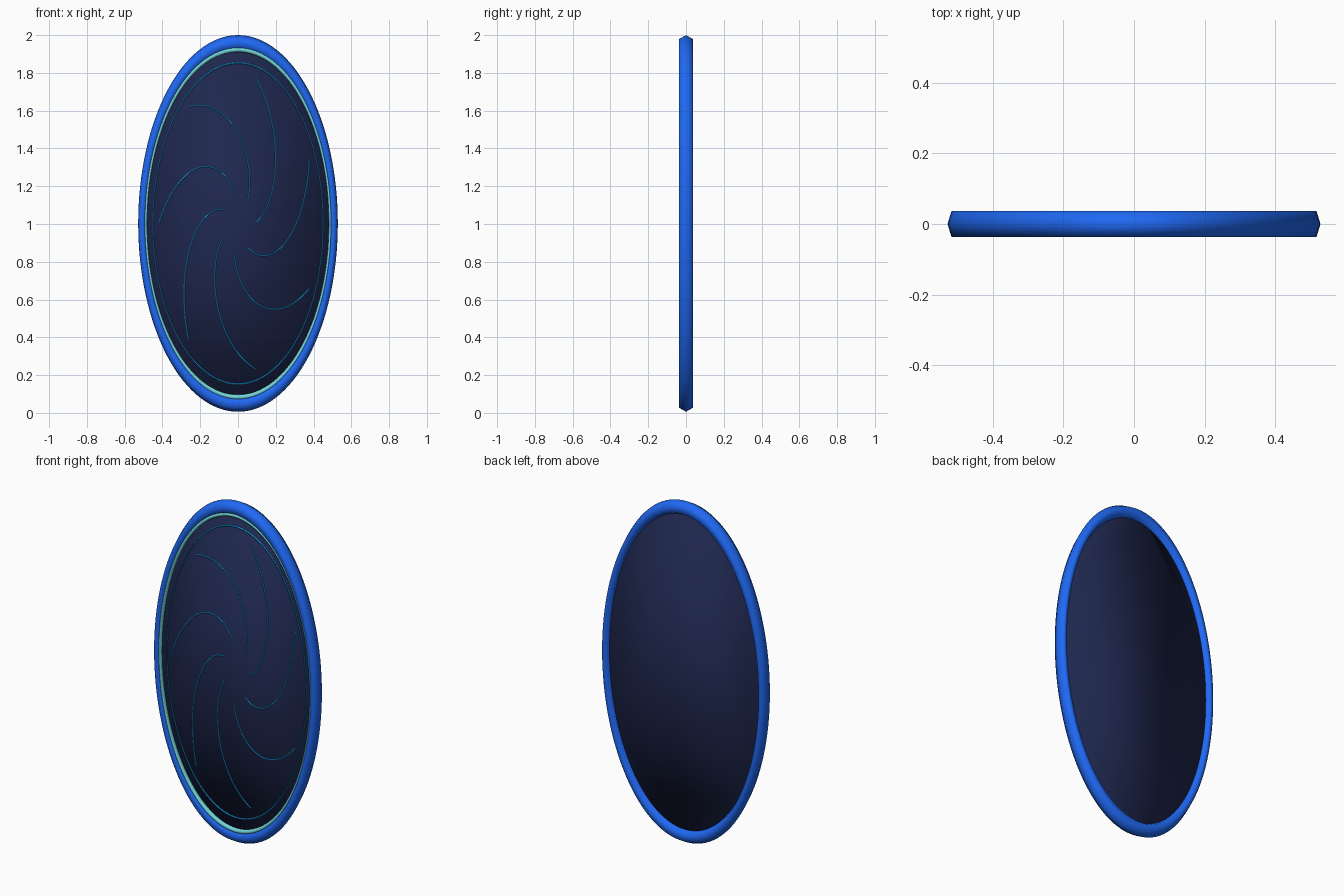
import bpy, math

if "Cube" in bpy.data.objects:
    bpy.data.objects.remove(bpy.data.objects["Cube"])

CZ = 1.003          # centre height of the oval
SQUASH = 0.53       # width / height of the oval
ARMS = 7


def material(name, rgb):
    m = bpy.data.materials.new(name)
    m.diffuse_color = (*rgb, 1)
    m.use_nodes = True
    m.node_tree.nodes["Principled BSDF"].inputs["Base Color"].default_value = m.diffuse_color
    return m


blue = material("frame_blue", (0.014, 0.14, 0.9))
navy = material("panel_navy", (0.013, 0.02, 0.075))
teal = material("trim_teal", (0.17, 0.68, 0.71))
cyan = material("line_cyan", (0.007, 0.32, 0.75))


def finish(name, mat):
    # Stand the round part upright, squash it to an oval, smooth it
    o = bpy.context.object
    o.name = name
    o.scale = (SQUASH, 1, 1)
    bpy.ops.object.transform_apply(location=False, rotation=False, scale=True) if o.rotation_euler.x == 0 else None
    o.data.materials.append(mat)
    bpy.ops.object.shade_smooth()
    return o


def upright():
    bpy.ops.object.transform_apply(location=False, rotation=True, scale=False)


def ring(name, major, minor, sides, y, mat):
    bpy.ops.mesh.primitive_torus_add(major_radius=major, minor_radius=minor,
                                     major_segments=128, minor_segments=sides,
                                     location=(0, y, CZ), rotation=(math.pi / 2, 0, 0))
    upright()
    return finish(name, mat)


# Outer frame (six-sided section) and the inner rings
ring("frame", 0.955, 0.042, 6, 0.0, blue)
ring("inner_trim", 0.92, 0.013, 8, -0.02, teal)
ring("panel_ring", 0.85, 0.005, 6, -0.013, cyan)

# Dark oval panel
bpy.ops.mesh.primitive_cylinder_add(vertices=96, radius=0.925, depth=0.022,
                                    location=(0, 0, CZ), rotation=(math.pi / 2, 0, 0))
upright()
finish("panel", navy)

# Spiral lines: radius grows evenly with the angle
curve = bpy.data.curves.new("spiral_lines", 'CURVE')
curve.dimensions = '3D'
curve.bevel_depth = 0.004
curve.bevel_resolution = 1
N = 40
for k in range(ARMS):
    s = curve.splines.new('POLY')
    s.points.add(N - 1)
    for i, p in enumerate(s.points):
        t = i / (N - 1)
        r = 0.168 + 0.622 * t
        a = math.pi - 1.34 * (1 - t) - k * math.tau / ARMS
        p.co = (SQUASH * r * math.cos(a), 0, r * math.sin(a), 1)
lines = bpy.data.objects.new("spiral_lines", curve)
lines.location = (0, -0.012, CZ)
curve.materials.append(cyan)
bpy.context.collection.objects.link(lines)
